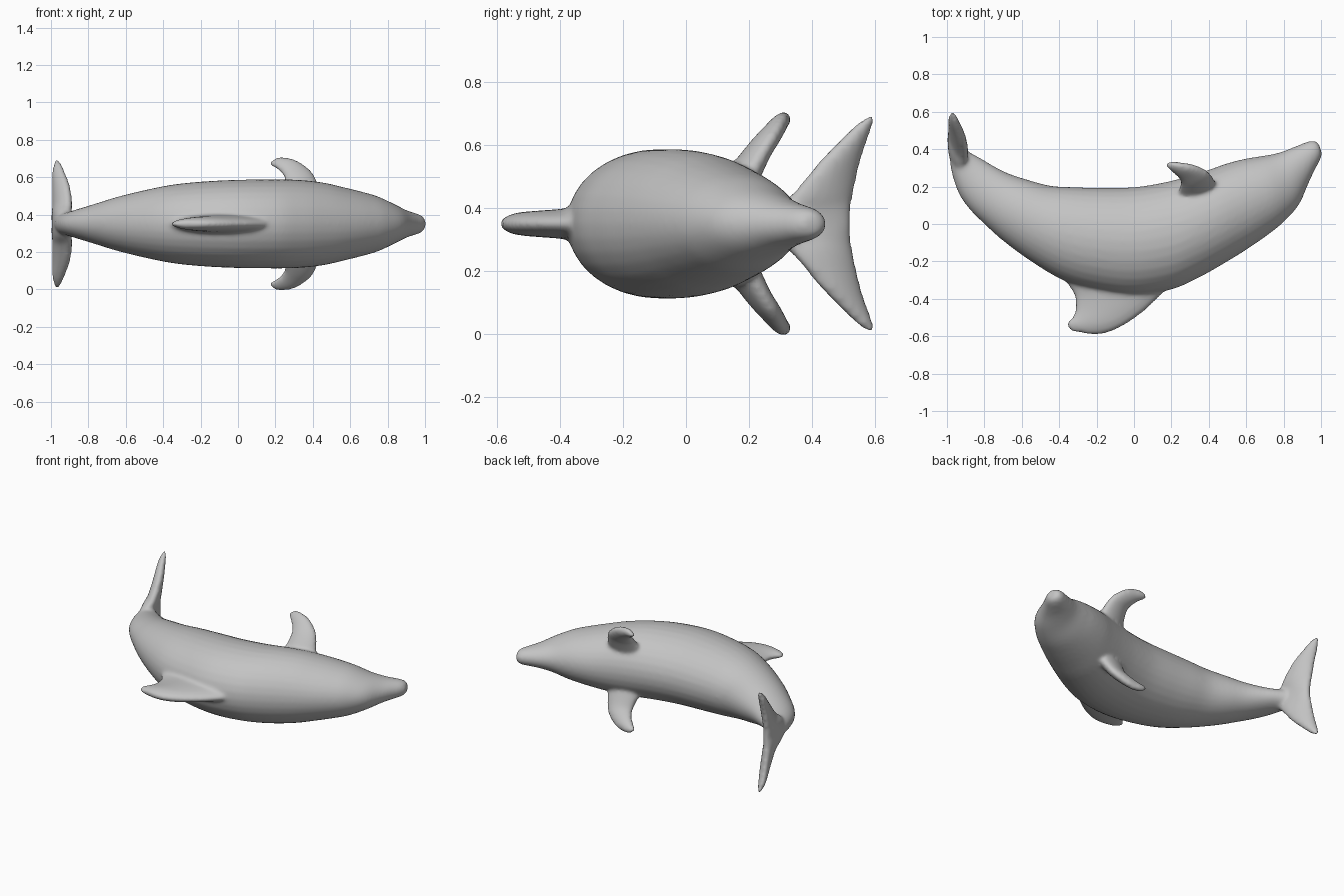
import bpy, bmesh, math
from mathutils import Vector

if "Cube" in bpy.data.objects:
    bpy.data.objects.remove(bpy.data.objects["Cube"])

MID = 0.35          # height of the symmetry plane
SIDES = 32

skin = bpy.data.materials.new("grey skin")
skin.diffuse_color = (0.55, 0.55, 0.55, 1)
skin.use_nodes = True
skin.node_tree.nodes["Principled BSDF"].inputs["Base Color"].default_value = skin.diffuse_color


def spline(rows, steps=5):
    """Catmull-Rom interpolation of rows of numbers."""
    pts = [rows[0]] + rows + [rows[-1]]
    out = []
    for a, b, c, d in zip(pts, pts[1:], pts[2:], pts[3:]):
        for i in range(steps):
            t = i / steps
            out.append([0.5 * (2 * q + (r - p) * t + (2 * p - 5 * q + 4 * r - s) * t * t
                               + (3 * q - p - 3 * r + s) * t ** 3)
                        for p, q, r, s in zip(a, b, c, d)])
    return out + [rows[-1]]


def loft(bm, rows, flip=1):
    """Oval sections: edge point, opposite edge point, half thickness."""
    rows = spline(rows)
    ends = [(Vector(r[0:3]), Vector(r[3:6]), r[6]) for r in rows]
    mids = [(a + b) / 2 for a, b, _ in ends]
    rings = []
    for i, (a, b, thick) in enumerate(ends):
        span = mids[min(i + 1, len(mids) - 1)] - mids[max(i - 1, 0)]
        half = (a - b) / 2
        normal = half.cross(span).normalized() * thick
        ring = []
        for k in range(SIDES):
            ang = 2 * math.pi * k / SIDES
            p = mids[i] + half * math.cos(ang) + normal * math.sin(ang)
            ring.append(bm.verts.new((p.x, p.y, MID + flip * p.z)))
        rings.append(ring)
    faces = [bm.faces.new(rings[0]), bm.faces.new(rings[-1])]
    for r, s in zip(rings, rings[1:]):
        for k in range(SIDES):
            n = (k + 1) % SIDES
            faces.append(bm.faces.new((r[k], r[n], s[n], s[k])))
    bmesh.ops.recalc_face_normals(bm, faces=faces)


def flat(rows):
    """Sections lying in the symmetry plane."""
    return [[a, b, 0, c, d, 0, t] for a, b, c, d, t in rows]


# Body, tail to snout: back x, y, belly x, y, half width
body = flat([
    (-.985, .38, -.90, .40, .045), (-.978, .29, -.872, .38, .058),
    (-.94, .17, -.82, .352, .07), (-.88, .08, -.75, .31, .09),
    (-.80, 0, -.67, .27, .115), (-.70, -.09, -.58, .24, .145),
    (-.55, -.20, -.45, .205, .18), (-.38, -.30, -.32, .197, .21),
    (-.20, -.355, -.17, .193, .227), (0, -.38, 0, .197, .236),
    (.20, -.35, .15, .22, .238), (.35, -.285, .28, .252, .236),
    (.50, -.20, .40, .29, .222), (.62, -.125, .50, .325, .197),
    (.72, -.055, .60, .35, .172), (.80, .01, .68, .363, .148),
    (.88, .10, .77, .38, .108), (.93, .21, .85, .41, .076),
    (.965, .285, .905, .432, .061), (.992, .335, .945, .445, .05),
    (1.004, .37, .975, .442, .034), (1.0, .395, .99, .425, .012)])

# Dorsal fin: leading x, y, trailing x, y, half thickness
dorsal_fin = flat([
    (.22, -.30, -.42, -.24, .07), (.13, -.395, -.33, -.36, .05),
    (.05, -.47, -.313, -.44, .043), (-.05, -.54, -.328, -.495, .038),
    (-.13, -.578, -.36, -.53, .03), (-.20, -.594, -.345, -.57, .014)])

# Paired fins: leading x, y, z, trailing x, y, z, half thickness
flipper = [
    [.45, .20, .14, .23, .15, .14, .05], [.42, .25, .23, .25, .215, .235, .038],
    [.385, .285, .285, .237, .248, .27, .034], [.31, .312, .338, .20, .285, .302, .028],
    [.235, .318, .356, .168, .315, .315, .019], [.20, .32, .352, .172, .322, .33, .008]]
fluke = [
    [-.93, .25, -.01, -.965, .525, -.01, .045], [-.92, .29, .05, -.972, .525, .05, .045],
    [-.90, .345, .10, -.98, .532, .10, .04], [-.905, .43, .20, -.985, .553, .20, .032],
    [-.93, .51, .28, -.988, .578, .28, .024], [-.95, .56, .328, -.978, .597, .328, .014],
    [-.965, .585, .345, -.975, .598, .345, .006]]

bm = bmesh.new()
loft(bm, body)
loft(bm, dorsal_fin)
for side in (1, -1):
    loft(bm, flipper, side)
    loft(bm, fluke, side)
mesh = bpy.data.meshes.new("dolphin")
bm.to_mesh(mesh)
bm.free()
mesh.materials.append(skin)
dolphin = bpy.data.objects.new("dolphin", mesh)
bpy.context.collection.objects.link(dolphin)

# Fuse the parts into one skin and soften the joints
fuse = dolphin.modifiers.new("fuse", 'REMESH')
fuse.mode = 'VOXEL'
fuse.voxel_size = 0.011
fuse.use_smooth_shade = True
soften = dolphin.modifiers.new("soften", 'SMOOTH')
soften.factor = 0.5
soften.iterations = 10
